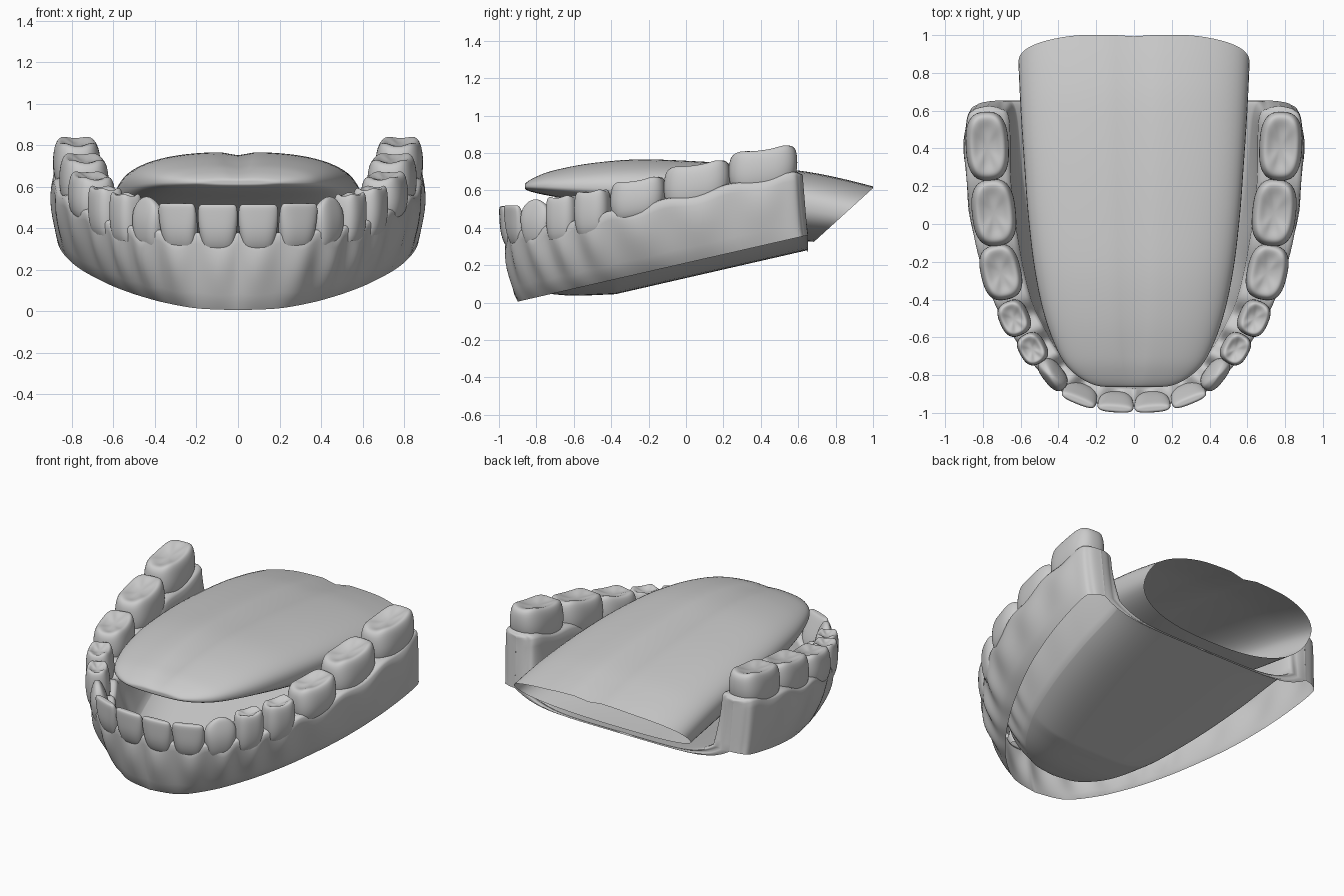
import bpy, bmesh, math

if "Cube" in bpy.data.objects:
    bpy.data.objects.remove(bpy.data.objects["Cube"])


def catmull(keys, n):
    """Smooth rows through key rows; yields (segment, t, row)."""
    out = []
    for j in range(len(keys) - 1):
        p0, p1 = keys[max(j - 1, 0)], keys[j]
        p2, p3 = keys[j + 1], keys[min(j + 2, len(keys) - 1)]
        for i in range(n):
            t = i / n
            out.append((j, t, [0.5 * (2 * b + (c - a) * t + (2 * a - 5 * b + 4 * c - d) * t * t
                                      + (3 * b - a - 3 * c + d) * t ** 3)
                               for a, b, c, d in zip(p0, p1, p2, p3)]))
    out.append((len(keys) - 2, 1.0, list(keys[-1])))
    return out


def loft(name, rows, closed=False):
    """Skin a list of equally long point rows into a smooth object."""
    bm = bmesh.new()
    grid = [[bm.verts.new(p) for p in r] for r in rows]
    n = len(rows[0])
    for a, b in zip(grid, grid[1:]):
        for i in range(n if closed else n - 1):
            k = (i + 1) % n
            bm.faces.new((a[i], a[k], b[k], b[i]))
    bmesh.ops.remove_doubles(bm, verts=bm.verts, dist=0.0008)
    bmesh.ops.dissolve_degenerate(bm, edges=bm.edges, dist=0.0002)
    bmesh.ops.recalc_face_normals(bm, faces=bm.faces)
    for f in bm.faces:
        f.smooth = True
    me = bpy.data.meshes.new(name)
    bm.to_mesh(me)
    bm.free()
    ob = bpy.data.objects.new(name, me)
    bpy.context.collection.objects.link(ob)
    return ob


def lerp(a, b, t):
    return a + (b - a) * t


def power(v, e):
    return math.copysign(abs(v) ** e, v)


def base(y):
    """Sloping plane of the gum's lower edge."""
    return 0.005 + 0.229 * (y + 0.9)


# Gum and mouth floor: outer margin, inner margin, outer bottom, floor rim, margin height
gum_keys = [
    (0, -.968, 0, -.87, 0, -.90, 0, -.74, .375),
    (.20, -.95, .17, -.85, .19, -.865, .15, -.72, .375),
    (.395, -.88, .31, -.79, .34, -.755, .26, -.66, .39),
    (.53, -.75, .40, -.68, .45, -.63, .34, -.58, .41),
    (.635, -.605, .48, -.54, .55, -.485, .41, -.46, .435),
    (.74, -.42, .55, -.38, .65, -.30, .47, -.32, .485),
    (.838, -.12, .61, -.10, .765, -.02, .54, -.05, .55),
    (.888, .23, .65, .21, .84, .28, .59, .25, .63),
    (.888, .53, .66, .55, .87, .57, .63, .61, .69),
    (.85, .603, .71, .612, .83, .632, .70, .65, .685),
    (.775, .625, .775, .625, .765, .65, .765, .65, .675),
]
scallop = [.05, .05, .055, .05, .04, .03, .025, .02, 0, 0]
gum_rows = []
for j, t, (ox, oy, ix, iy, bx, by, fx, fy, zm) in catmull(gum_keys, 12):
    bump = (1 - math.cos(2 * math.pi * t)) / 2 if j < 8 else 0
    zm -= scallop[j] * bump
    zb, zf = base(by), base(fy) + (0.01 if j < 9 else 0)
    wall = []
    nx, ny = ox - ix, oy - iy
    ln = math.hypot(nx, ny) or 1
    end = (j + t - 8) / 2 if j >= 8 else 0        # walls straighten and meet at the back
    for k in range(9):                            # outer wall with soft root bulges
        h = k / 9
        e = h ** lerp(.6, 1, end)
        g = (0.003 + 0.014 * bump) * math.sin(math.pi * h ** 1.5) * (1 - end)
        wall.append((lerp(bx, ox, e) + nx / ln * g, lerp(by, oy, e) + ny / ln * g, lerp(zb, zm, h * .97)))
    for e, dz in ((.01, -.012), (.05, 0), (.12, .004), (.5, .005), (.88, .004), (.96, -.006), (1, -.02)):
        wall.append((lerp(ox, ix, e), lerp(oy, iy, e), zm + dz))
    for k in range(1, 8):                         # inner wall down to the floor rim
        h = k / 7
        e = h ** lerp(1.6, 1, end)
        wall.append((lerp(ix, fx, e), lerp(iy, fy, e), lerp(zm - .02, zf, h)))
    dip = 0.09 * min(1, (fx / 0.45) ** 2)
    floor = []
    for k in range(1, 24):
        u = math.cos(math.pi * k / 24)
        floor.append((fx * u, fy, zf - dip * (1 - abs(u) ** (2.4 + .35 * (j + t)))))
    gum_rows.append(wall + floor + [(-x, y, z) for x, y, z in reversed(wall)])
loft("gum", gum_rows)

# Tongue: row y, half width, top, widest height, bottom, backward shear
tongue_keys = [
    (-.862, .10, .62, .62, .62, 0),
    (-.855, .20, .642, .62, .603, 0),
    (-.80, .305, .675, .62, .585, 0),
    (-.70, .39, .71, .618, .565, 0),
    (-.50, .47, .748, .612, .53, 0),
    (-.25, .525, .767, .605, .47, 0),
    (.05, .56, .757, .595, .41, .1),
    (.35, .58, .735, .575, .37, .35),
    (.65, .597, .70, .54, .34, .7),
    (.85, .606, .66, .51, .33, .95),
    (1.0, .612, .622, .48, .325, 1.1),
]
tongue_rows = []
for j, t, (y, w, top, mid, bot, sh) in catmull(tongue_keys, 5):
    row = []
    for i in range(64):
        a = 2 * math.pi * i / 64
        c, s = math.cos(a), math.sin(a)
        x = w * power(c, .8)
        z = mid + (top - mid if s > 0 else mid - bot) * power(s, .85)
        if s > 0:                                 # central groove
            z -= 0.016 * math.exp(-(x / .05) ** 2) * min(1, (top - mid) / .1)
        row.append((x, y + sh * min(0, z - top + .01), z))
    if j + t == 0:                                # closed tip
        row = [(x, y, .62) for x, y, z in row]
        row = row[:33] + row[31:0:-1]
    tongue_rows.append(row)
loft("tongue", tongue_rows, closed=True)

# Tooth ring profiles: height, width scale, depth scale
incisor = [(-.12, .7, .6), (0, .8, .85), (.25, .92, .95), (.5, .99, .82), (.75, 1.01, .62),
           (.92, .98, .48), (.98, .91, .36), (1, .8, .22), (1, .4, .08), (1, 0, 0)]
canine = [(-.12, .65, .6), (0, .78, .85), (.25, .93, .98), (.5, 1, .92), (.7, .96, .72),
          (.84, .78, .52), (.95, .48, .34), (1, .2, .16), (1.01, 0, 0)]
molar = [(-.12, .8, .75), (0, .9, .9), (.25, .98, .99), (.5, 1, 1), (.75, .98, .95), (.9, .94, .88),
         (.98, .87, .8), (1, .79, .7), (.985, .68, .58), (.93, .5, .4), (.9, .25, .2), (.89, 0, 0)]

# name, profile, x, y, angle, width, depth, bottom z, top z, outward lean, slope along arch
teeth = [
    ("central_incisor", incisor, .095, -.927, 4, .192, .105, .315, .515, .05, 0),
    ("lateral_incisor", incisor, .277, -.887, 22, .192, .105, .32, .52, .05, 0),
    ("canine", canine, .424, -.792, 52, .195, .115, .33, .55, .02, 0),
    ("first_premolar", molar, .533, -.658, 60, .175, .145, .365, .565, .01, .08),
    ("second_premolar", molar, .63, -.497, 66, .195, .16, .395, .595, .01, .1),
    ("first_molar", molar, .705, -.255, 77, .30, .215, .475, .655, 0, .15),
    ("second_molar", molar, .742, .06, 84, .36, .235, .54, .74, 0, .15),
    ("third_molar", molar, .777, .412, 87, .37, .23, .625, .82, 0, .14),
]
for name, prof, cx, cy, ang, w, d, z0, z1, lean, slope in teeth:
    a = math.radians(ang)
    ca, sa = math.cos(a), math.sin(a)
    rows = []
    for h, sw, sd in prof:
        row = []
        for i in range(32):
            q = 2 * math.pi * i / 32
            u = w / 2 * sw * power(math.cos(q), .72)
            v = d / 2 * sd * power(math.sin(q), .75) + lean * h
            z = lerp(z0, z1, h) + slope * u
            if prof is molar and h > .7 and .3 < sw < .95:    # low cusps around the chewing face
                z += .005 * math.cos(4 * q + math.pi)
            row.append((cx + u * ca + v * sa, cy + u * sa - v * ca, z))
        rows.append(row)
    ob = loft(name, rows, closed=True)
    mir = ob.modifiers.new("both_sides", 'MIRROR')
    mir.use_mirror_merge = False
    sub = ob.modifiers.new("smooth", 'SUBSURF')
    sub.levels = sub.render_levels = 1
